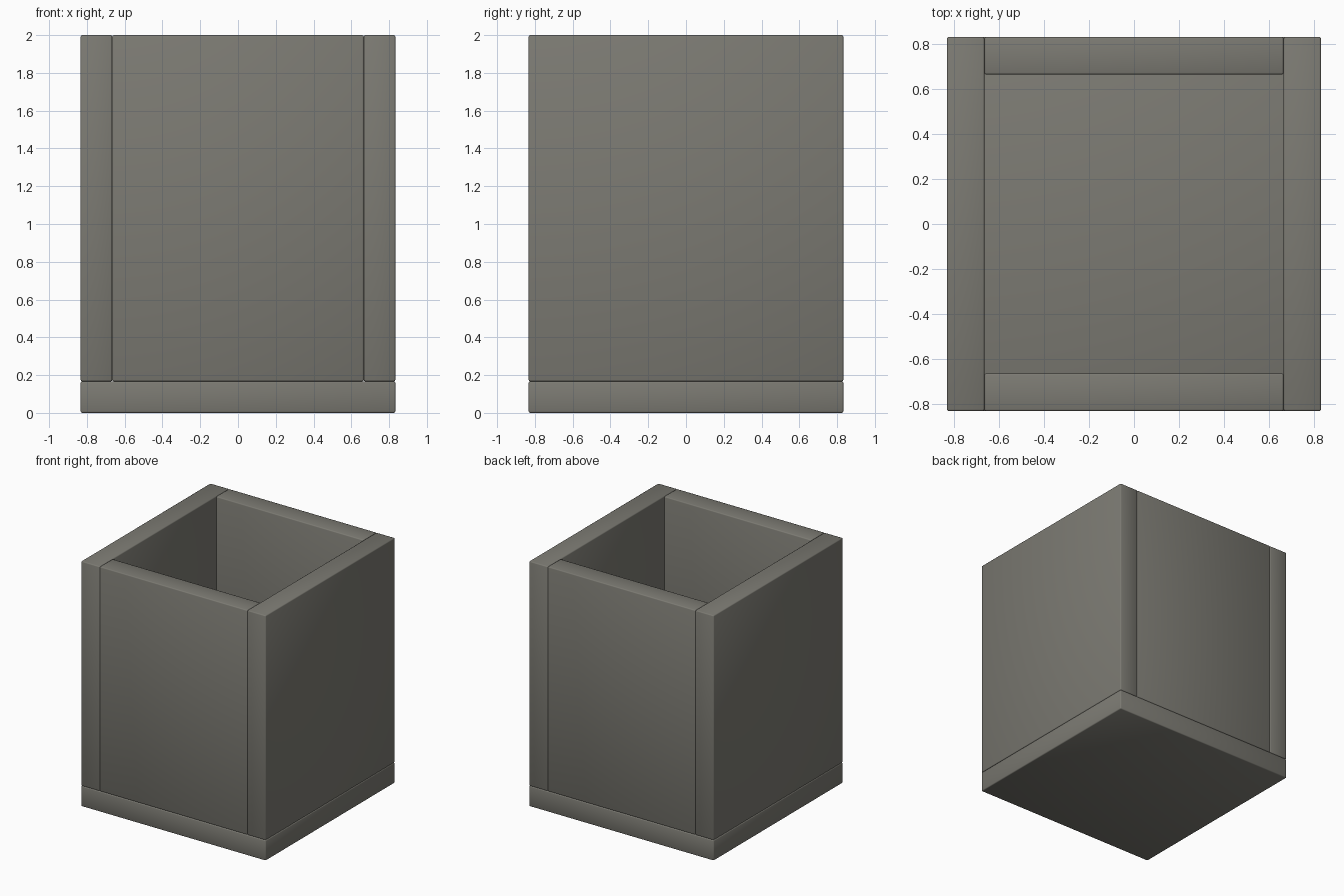
import bpy

cube = bpy.data.objects.get("Cube")
if cube:
    bpy.data.objects.remove(cube, do_unlink=True)

HALF = 0.833     # half the outer width
THICK = 0.167    # board thickness
HEIGHT = 2.0

# Single warm grey for every board
grey = bpy.data.materials.new("warm_grey")
grey.use_nodes = True
colour = (0.2, 0.195, 0.17, 1)
grey.diffuse_color = colour
grey.node_tree.nodes["Principled BSDF"].inputs["Base Color"].default_value = colour


def board(name, size, centre):
    """Rectangular board with slightly eased, softly shaded edges."""
    bpy.ops.mesh.primitive_cube_add(size=1, location=centre)
    ob = bpy.context.object
    ob.name = name
    ob.scale = size
    bpy.ops.object.transform_apply(location=False, rotation=False, scale=True)
    ob.data.materials.append(grey)
    bevel = ob.modifiers.new("eased_edges", "BEVEL")
    bevel.width = 0.008
    bevel.segments = 2
    bpy.ops.object.shade_smooth()
    return ob


# Base slab
board("base", (2 * HALF, 2 * HALF, THICK), (0, 0, THICK / 2))

# Full-depth side walls, with front and back walls fitted between them
wall_height = HEIGHT - THICK
wall_z = THICK + wall_height / 2
offset = HALF - THICK / 2
for side, name in ((1, "left_wall"), (-1, "right_wall")):
    board(name, (THICK, 2 * HALF, wall_height), (side * offset, 0, wall_z))
for side, name in ((-1, "front_wall"), (1, "back_wall")):
    board(name, (2 * (HALF - THICK), THICK, wall_height), (0, side * offset, wall_z))
